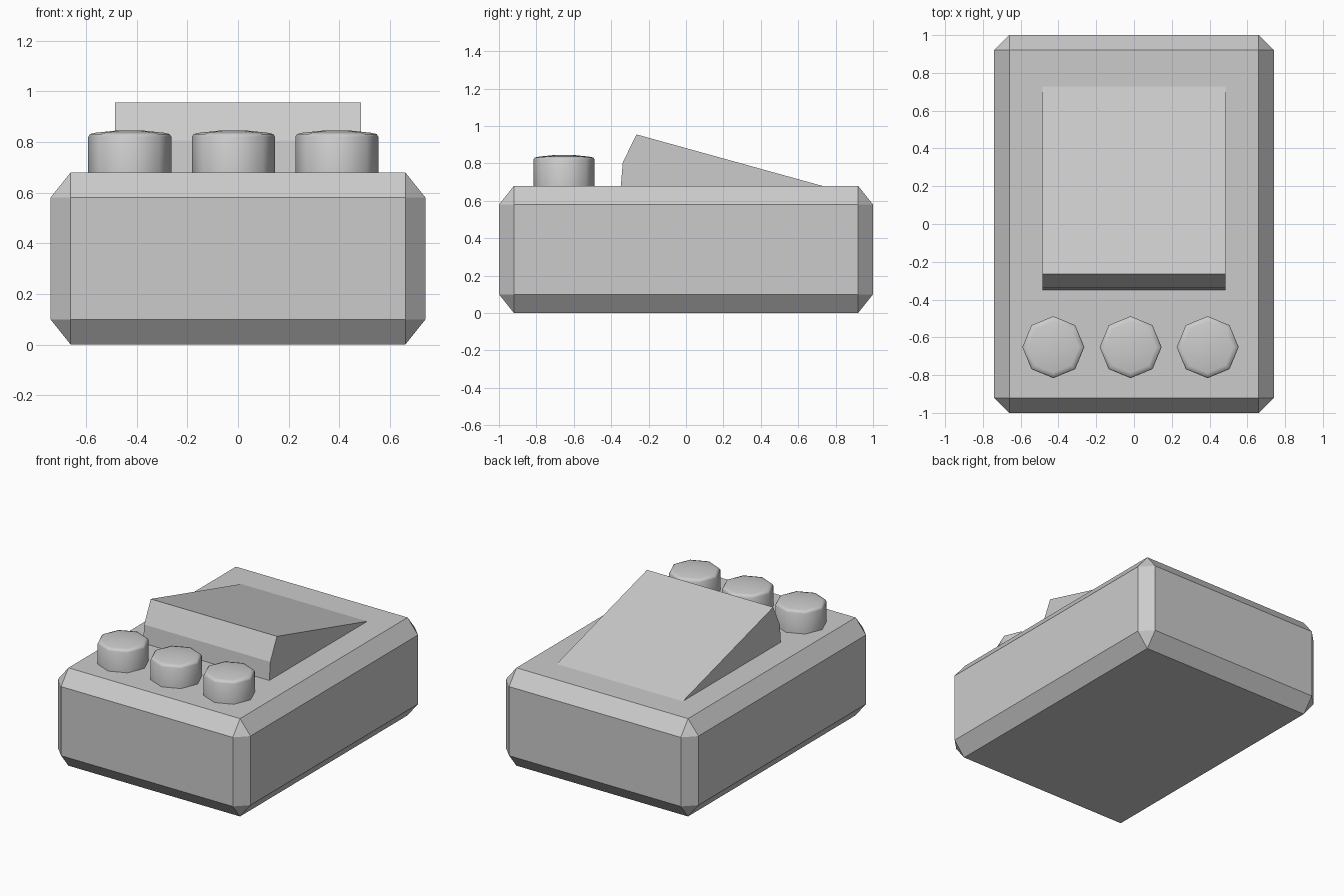
import bpy, bmesh, math

if "Cube" in bpy.data.objects:
    bpy.data.objects.remove(bpy.data.objects["Cube"])


def make_object(name, bm):
    bmesh.ops.recalc_face_normals(bm, faces=bm.faces[:])
    mesh = bpy.data.meshes.new(name)
    bm.to_mesh(mesh)
    bm.free()
    obj = bpy.data.objects.new(name, mesh)
    bpy.context.collection.objects.link(obj)
    return obj


def loft(name, rings):
    """Skin a stack of equal-length point rings and cap both ends."""
    bm = bmesh.new()
    loops = [[bm.verts.new(p) for p in ring] for ring in rings]
    n = len(loops[0])
    for a, b in zip(loops, loops[1:]):
        for i in range(n):
            j = (i + 1) % n
            bm.faces.new((a[i], a[j], b[j], b[i]))
    bm.faces.new(loops[0])
    bm.faces.new(loops[-1])
    return make_object(name, bm)


# Chamfered case: two inset caps and two cut-corner rings, joined as a hull
HX, HY, C = 0.74, 1.0, 0.08
bm = bmesh.new()
for sx in (-1, 1):
    for sy in (-1, 1):
        for cap_z, side_z in ((0, 0.10), (0.68, 0.58)):
            bm.verts.new((sx * (HX - C), sy * (HY - C), cap_z))
            bm.verts.new((sx * HX, sy * (HY - C), side_z))
            bm.verts.new((sx * (HX - C), sy * HY, side_z))
bmesh.ops.convex_hull(bm, input=bm.verts[:])
bmesh.ops.dissolve_limit(bm, angle_limit=math.radians(1),
                         verts=bm.verts[:], edges=bm.edges[:])
make_object("case_body", bm)

# Sloped wedge, profile in y-z, sunk a little into the case
profile = [(-0.35, 0.66), (-0.338, 0.805), (-0.265, 0.955), (0.80, 0.66)]
loft("sloped_wedge", [[(x, y, z) for y, z in profile] for x in (-0.485, 0.485)])

# Three eight-sided domed buttons in front of the wedge
button_rings = [(0.164, 0.66), (0.164, 0.82), (0.157, 0.831),
                (0.135, 0.836), (0.05, 0.845)]
for side, cx in (("left", -0.427), ("middle", -0.018), ("right", 0.39)):
    rings = [[(cx + r * math.cos(i * math.pi / 4),
               -0.652 + r * math.sin(i * math.pi / 4), z) for i in range(8)]
             for r, z in button_rings]
    button = loft(f"button_{side}", rings)
    bpy.ops.object.select_all(action="DESELECT")
    button.select_set(True)
    bpy.context.view_layer.objects.active = button
    bpy.ops.object.shade_smooth_by_angle(angle=math.radians(65))
